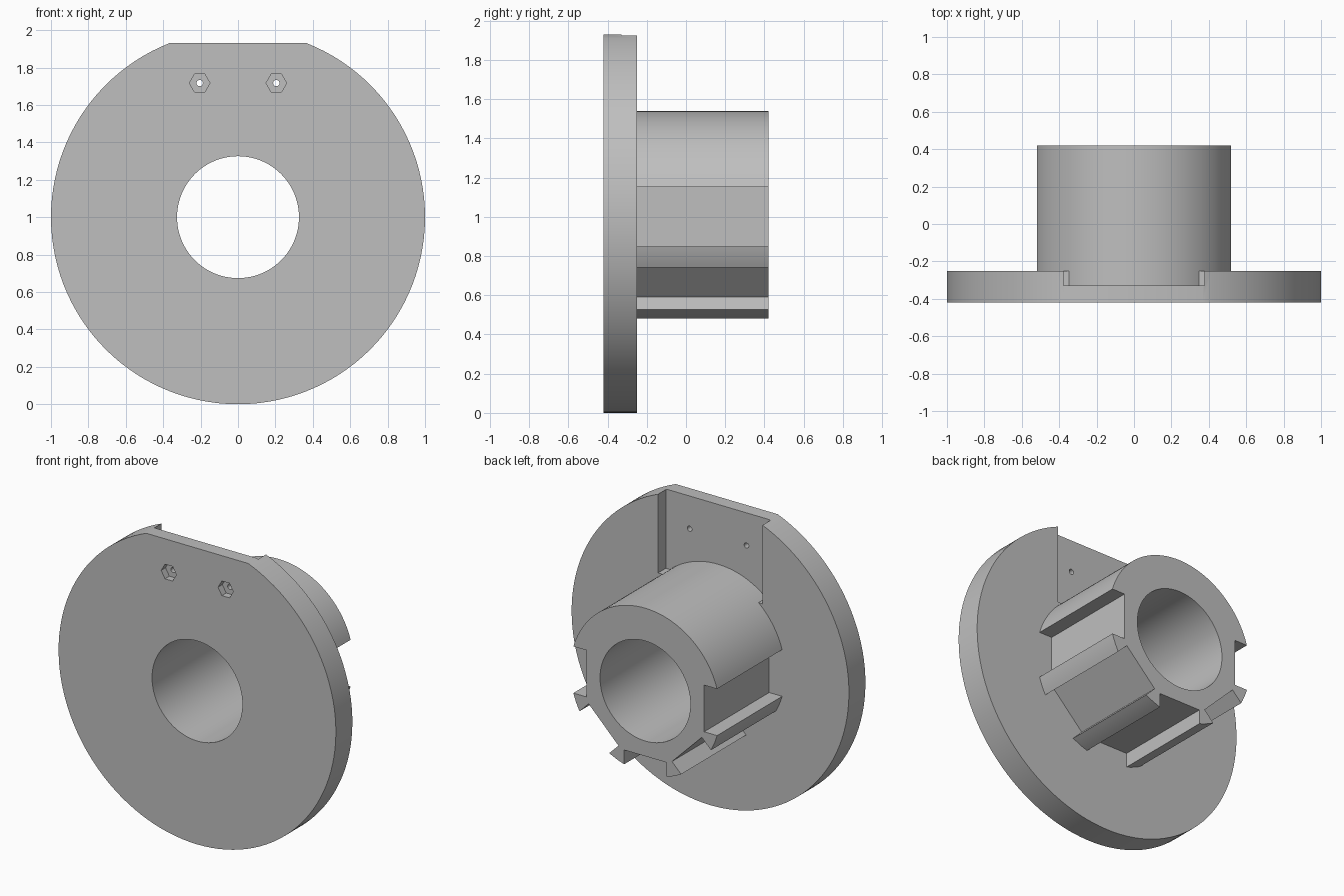
import bpy
import bmesh
from math import sin, cos, asin, sqrt, radians, degrees, ceil

CENTRE_Z = 1.0
FRONT, BACK, HUB_END, POCKET_Y = -0.42, -0.25, 0.42, -0.33

cube = bpy.data.objects.get("Cube")
if cube:
    bpy.data.objects.remove(cube, do_unlink=True)

grey = bpy.data.materials.new("light grey")
grey.use_nodes = True
grey.diffuse_color = (0.52, 0.52, 0.52, 1)
grey.node_tree.nodes["Principled BSDF"].inputs["Base Color"].default_value = grey.diffuse_color


def prism(name, outline, y0, y1):
    """Extrude an outline in the x-z plane along y."""
    bm = bmesh.new()
    face = bm.faces.new([bm.verts.new((x, y0, z)) for x, z in outline])
    moved = bmesh.ops.extrude_face_region(bm, geom=[face])["geom"]
    verts = [g for g in moved if isinstance(g, bmesh.types.BMVert)]
    bmesh.ops.translate(bm, verts=verts, vec=(0, y1 - y0, 0))
    bmesh.ops.recalc_face_normals(bm, faces=bm.faces)
    mesh = bpy.data.meshes.new(name)
    bm.to_mesh(mesh)
    bm.free()
    obj = bpy.data.objects.new(name, mesh)
    bpy.context.collection.objects.link(obj)
    mesh.materials.append(grey)
    return obj


def arc(radius, start, end, step=3.0, x=0, z=CENTRE_Z):
    n = max(1, ceil((end - start) / step))
    angles = [radians(start + (end - start) * i / n) for i in range(n + 1)]
    return [(x + radius * cos(a), z + radius * sin(a)) for a in angles]


def circle(radius, sides, x=0, z=CENTRE_Z):
    return arc(radius, 0, 360, 360 / sides, x, z)[:-1]


def combine(target, other, operation):
    """Apply a boolean and discard the second body."""
    mod = target.modifiers.new(operation, 'BOOLEAN')
    mod.operation, mod.object, mod.solver = operation, other, 'EXACT'
    bpy.ops.object.select_all(action='DESELECT')
    bpy.context.view_layer.objects.active = target
    target.select_set(True)
    bpy.ops.object.modifier_apply(modifier=mod.name)
    bpy.data.objects.remove(other, do_unlink=True)


# Round flange with a flat on top
flat = 0.93
flat_angle = degrees(asin(flat))
flange = prism("flanged_hub", arc(1.0, 180 - flat_angle, 360 + flat_angle), FRONT, BACK)

# Rectangular pocket in the back of the flange, open at the top
w, low, high = 0.377, 1.413, 2.1
pocket = prism("pocket_cutter", [(-w, low), (w, low), (w, high), (-w, high)], POCKET_Y, 0)
combine(flange, pocket, 'DIFFERENCE')

# Hub with five straight slots around its lower half
hub_r, floor_r, half_w = 0.54, 0.425, 0.152
rim = sqrt(hub_r ** 2 - half_w ** 2)
half_angle = degrees(asin(half_w / hub_r))
outline = []
for slot in range(180, 361, 45):
    c, s = cos(radians(slot)), sin(radians(slot))
    for r, t in ((floor_r, -half_w), (floor_r, half_w)):
        outline.append((r * c - t * s, CENTRE_Z + r * s + t * c))
    next_slot = slot + 45 if slot < 360 else 540
    outline += arc(hub_r, slot + half_angle, next_slot - half_angle)
hub = prism("hub", outline, POCKET_Y - 0.02, HUB_END)
combine(flange, hub, 'UNION')

# Central bore
combine(flange, prism("bore_cutter", circle(0.326, 96), -1, 1), 'DIFFERENCE')

# Two screw holes with hexagonal nut recesses on the front
for x in (-0.205, 0.205):
    nut = prism("nut_cutter", circle(0.055, 6, x, 1.717), FRONT - 0.1, FRONT + 0.045)
    combine(flange, nut, 'DIFFERENCE')
    hole = prism("screw_cutter", circle(0.017, 20, x, 1.717), -0.6, -0.28)
    combine(flange, hole, 'DIFFERENCE')

# Smooth the curved walls, keep edges sharp
flange.select_set(True)
bpy.context.view_layer.objects.active = flange
bpy.ops.object.shade_smooth_by_angle(angle=radians(25))
